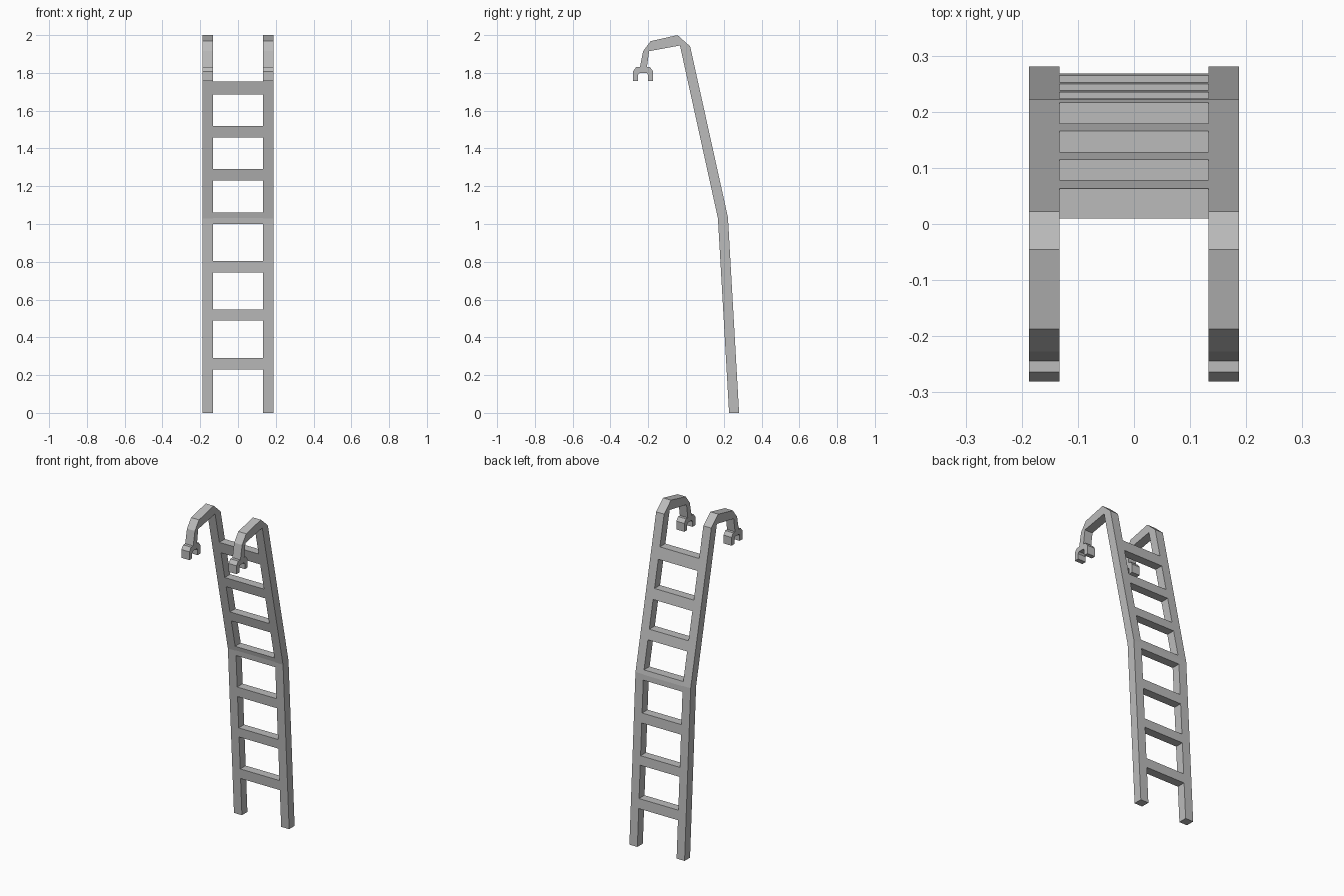
import bpy
import bmesh

cube = bpy.data.objects.get("Cube")
if cube:
    bpy.data.objects.remove(cube, do_unlink=True)

metal = bpy.data.materials.new("grey metal")
metal.use_nodes = True
grey = (0.5, 0.5, 0.5, 1)
metal.diffuse_color = grey
metal.node_tree.nodes["Principled BSDF"].inputs["Base Color"].default_value = grey


def extrude_profile(name, profile, x0, x1):
    """Extrude a (y, z) outline along x."""
    bm = bmesh.new()
    face = bm.faces.new([bm.verts.new((x0, y, z)) for y, z in profile])
    geom = bmesh.ops.extrude_face_region(bm, geom=[face])["geom"]
    moved = [v for v in geom if isinstance(v, bmesh.types.BMVert)]
    bmesh.ops.translate(bm, verts=moved, vec=(x1 - x0, 0, 0))
    bmesh.ops.recalc_face_normals(bm, faces=bm.faces)
    mesh = bpy.data.meshes.new(name)
    bm.to_mesh(mesh)
    bm.free()
    mesh.materials.append(metal)
    obj = bpy.data.objects.new(name, mesh)
    bpy.context.collection.objects.link(obj)
    return obj


# Front and back edges of the bent side rail, bottom to top
FRONT = [(0.228, 0), (0.169, 1.03), (-0.032, 1.945)]
BACK = [(0.281, 0), (0.222, 1.035), (0.022, 1.94)]


def edge_y(edge, z):
    low, bend, top = edge
    a, b = (low, bend) if z < bend[1] else (bend, top)
    return a[0] + (b[0] - a[0]) * (z - a[1]) / (b[1] - a[1])


# Side rails, each ending in an overhead hook
hook = [(-0.045, 2.0), (-0.187, 1.968), (-0.227, 1.915), (-0.245, 1.825),
        (-0.208, 1.825), (-0.195, 1.915)]
clamp = [(-0.264, 1.83), (-0.281, 1.808), (-0.281, 1.757), (-0.253, 1.757),
         (-0.253, 1.79), (-0.246, 1.8), (-0.208, 1.8), (-0.201, 1.79),
         (-0.201, 1.757), (-0.174, 1.757), (-0.174, 1.808), (-0.19, 1.83)]
INNER, OUTER = 0.133, 0.187
for side, sign in (("left", 1), ("right", -1)):
    x0, x1 = sorted((sign * INNER, sign * OUTER))
    extrude_profile(side + "_rail", BACK + hook + FRONT[::-1], x0, x1)
    extrude_profile(side + "_clamp", clamp, x0, x1)

# Rungs, flush with the rails
rungs = [(0.23, 0.29), (0.49, 0.547), (0.743, 0.803), (1.0, 1.06),
         (1.23, 1.29), (1.458, 1.52), (1.685, 1.755)]
for i, (low, high) in enumerate(rungs, 1):
    levels = [low, 1.033, high] if low < 1.033 < high else [low, high]
    outline = [(edge_y(FRONT, z), z) for z in levels]
    outline += [(edge_y(BACK, z), z) for z in reversed(levels)]
    extrude_profile(f"rung_{i}", outline, -INNER, INNER)
